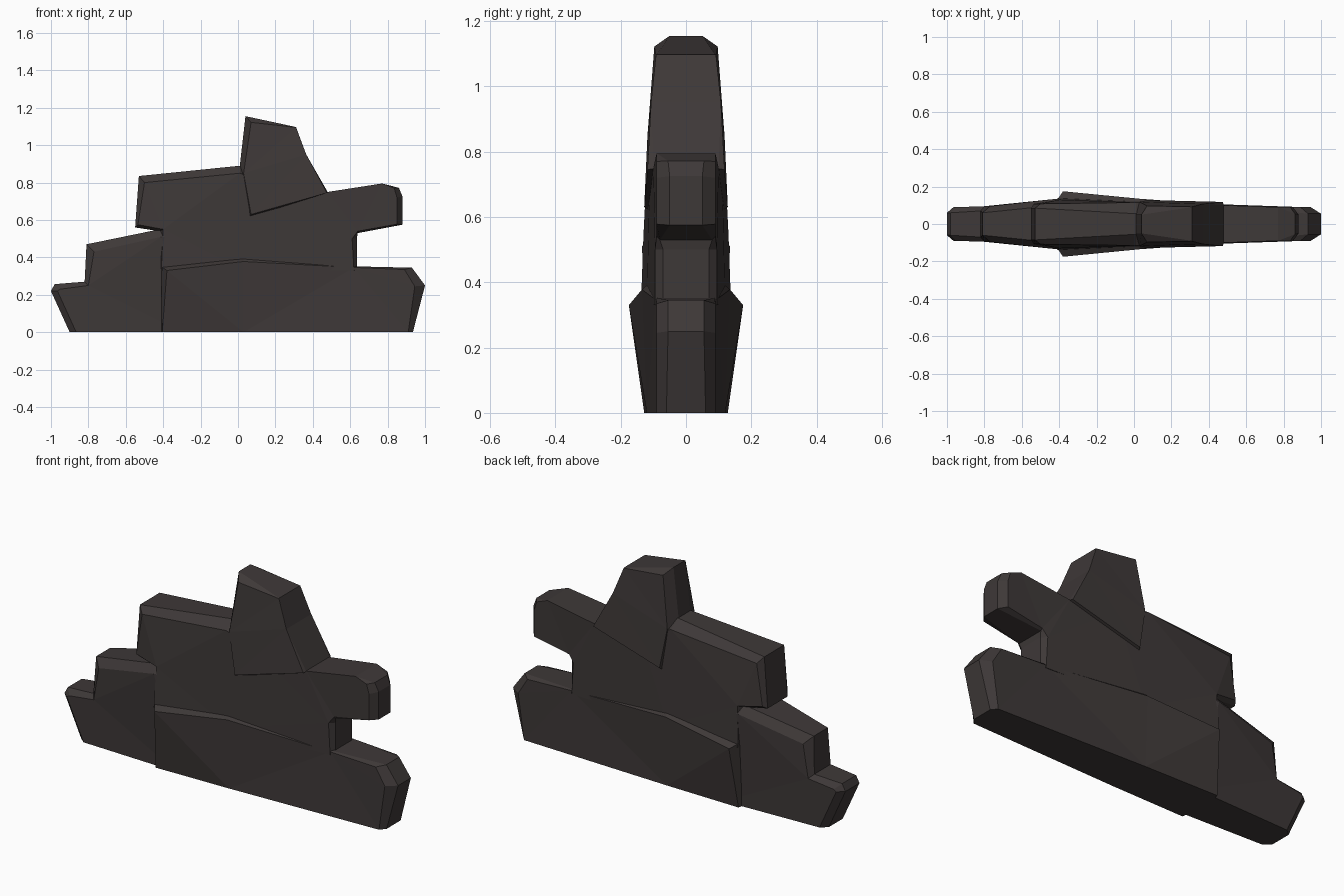
import bpy, bmesh

mat = bpy.data.materials.new("dark_warm_grey")
mat.diffuse_color = (0.048, 0.040, 0.039, 1)


def slab(name, pts):
    """Symmetric chamfered slab. Each point: outline x, z, half width there,
    then side face x, z, half width (same values = no chamfer)."""
    bm = bmesh.new()
    loops = []
    for s in (-1, 1):
        face = [bm.verts.new((p[3], s * p[5], p[4])) for p in pts]
        edge = [bm.verts.new((p[0], s * p[2], p[1])) for p in pts]
        loops += [face, edge] if s < 0 else [edge, face]
    n = len(pts)
    for a, b in zip(loops, loops[1:]):
        for i in range(n):
            j = (i + 1) % n
            bm.faces.new((a[i], a[j], b[j], b[i]))
    bm.faces.new(loops[0])
    bm.faces.new(loops[-1][::-1])
    bmesh.ops.remove_doubles(bm, verts=bm.verts, dist=0.0005)
    bmesh.ops.triangulate(bm, faces=[f for f in bm.faces if len(f.verts) > 4])
    bmesh.ops.recalc_face_normals(bm, faces=bm.faces)
    me = bpy.data.meshes.new(name)
    bm.to_mesh(me)
    bm.free()
    me.materials.append(mat)
    ob = bpy.data.objects.new(name, me)
    bpy.context.collection.objects.link(ob)


# stepped tail on the left
slab("tail_block", [
    (-0.90, 0.00, 0.06, -0.865, 0.00, 0.09),
    (-1.00, 0.22, 0.06, -0.965, 0.22, 0.09),
    (-0.98, 0.257, 0.06, -0.95, 0.23, 0.09),
    (-0.82, 0.27, 0.07, -0.80, 0.25, 0.095),
    (-0.81, 0.47, 0.06, -0.77, 0.43, 0.095),
    (-0.42, 0.55, 0.10, -0.41, 0.51, 0.135),
    (-0.30, 0.55, 0.10, -0.30, 0.51, 0.11),
    (-0.30, 0.00, 0.11, -0.30, 0.00, 0.11),
])

# wide base plate with chamfered rim
slab("base_block", [
    (-0.41, 0.00, 0.10, -0.405, 0.00, 0.128),
    (-0.41, 0.35, 0.13, -0.38, 0.33, 0.175),
    (0.03, 0.395, 0.115, 0.03, 0.378, 0.135),
    (0.62, 0.352, 0.088, 0.62, 0.346, 0.092),
    (0.93, 0.345, 0.055, 0.89, 0.335, 0.09),
    (1.00, 0.25, 0.055, 0.945, 0.245, 0.09),
    (0.935, 0.00, 0.06, 0.91, 0.00, 0.09),
    (0.03, 0.00, 0.12, 0.03, 0.00, 0.12),
])

# middle body with the forward arm
slab("main_body", [
    (-0.55, 0.56, 0.085, -0.535, 0.575, 0.108),
    (-0.53, 0.835, 0.085, -0.50, 0.80, 0.108),
    (0.01, 0.89, 0.055, 0.01, 0.85, 0.115),
    (0.20, 0.80, 0.055, 0.20, 0.78, 0.11),
    (0.48, 0.75, 0.10, 0.48, 0.75, 0.10),
    (0.77, 0.795, 0.09, 0.77, 0.795, 0.09),
    (0.86, 0.772, 0.055, 0.835, 0.77, 0.09),
    (0.88, 0.725, 0.05, 0.85, 0.72, 0.09),
    (0.88, 0.575, 0.05, 0.85, 0.578, 0.09),
    (0.64, 0.53, 0.08, 0.64, 0.54, 0.09),
    (0.635, 0.50, 0.07, 0.61, 0.50, 0.095),
    (0.635, 0.33, 0.07, 0.62, 0.33, 0.095),
    (0.03, 0.33, 0.12, 0.03, 0.33, 0.12),
    (-0.41, 0.33, 0.12, -0.41, 0.33, 0.138),
    (-0.42, 0.54, 0.10, -0.40, 0.55, 0.13),
])

# upright fin
slab("top_fin", [
    (0.005, 0.85, 0.05, 0.03, 0.85, 0.118),
    (0.04, 1.155, 0.05, 0.07, 1.122, 0.097),
    (0.31, 1.097, 0.09, 0.31, 1.095, 0.092),
    (0.365, 0.95, 0.107, 0.365, 0.95, 0.107),
    (0.48, 0.748, 0.10, 0.475, 0.745, 0.118),
    (0.06, 0.615, 0.105, 0.07, 0.63, 0.128),
])
